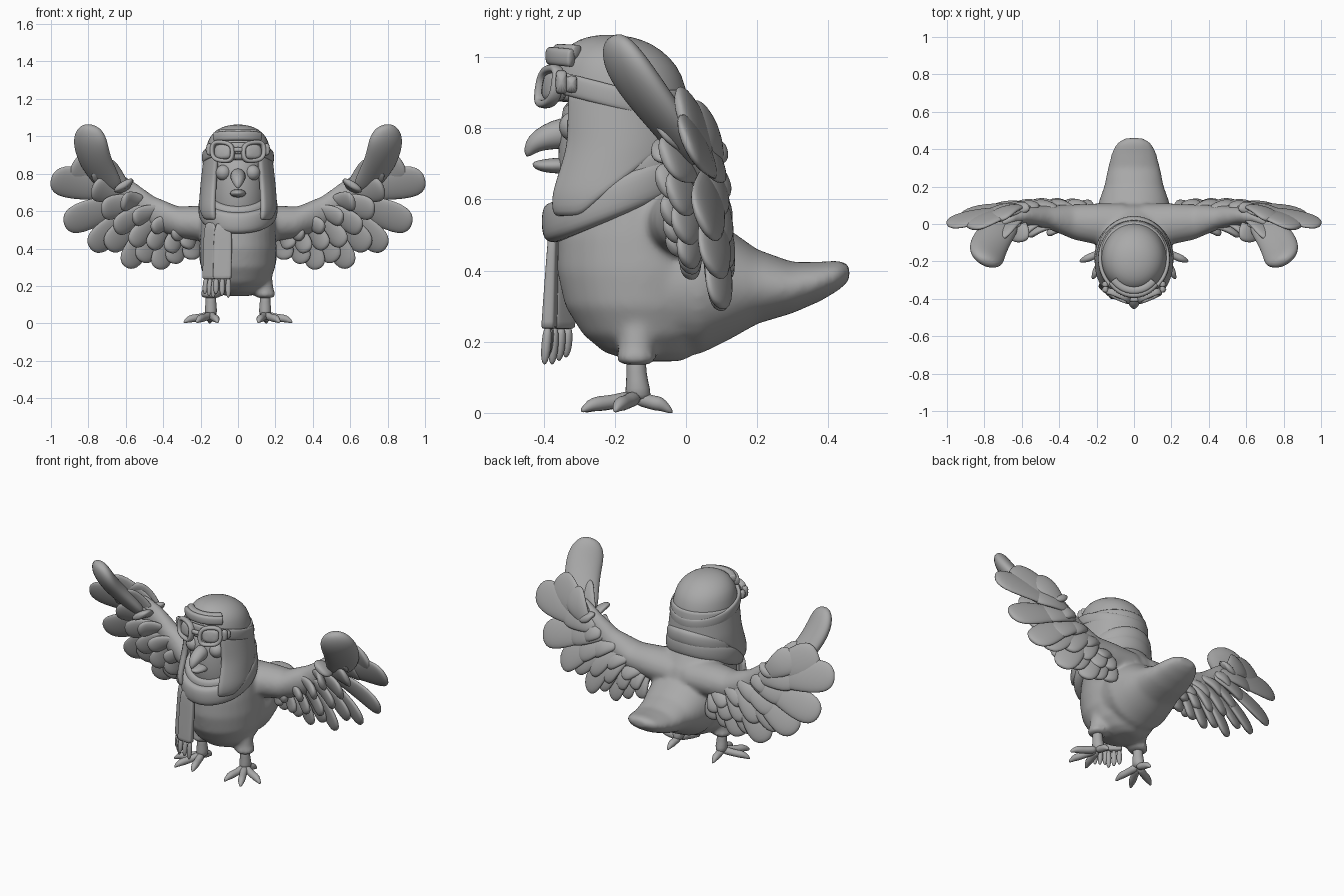
import bpy, bmesh, math
from mathutils import Vector as V

if "Cube" in bpy.data.objects:
    bpy.data.objects.remove(bpy.data.objects["Cube"])

clay = bpy.data.materials.new("plain grey")
clay.use_nodes = True
grey = (0.4, 0.4, 0.4, 1)
clay.diffuse_color = grey
clay.node_tree.nodes["Principled BSDF"].inputs["Base Color"].default_value = grey
X, Y, Z = V((1, 0, 0)), V((0, 1, 0)), V((0, 0, 1))


def sweep(bm, pts, radii, ref=Z, axis=None, n=12, power=1, closed=False):
    """Loft elliptical rings along a path; radii are (across, along ref)."""
    pts = [V(p) for p in pts]
    last = len(pts) - 1
    rings = []
    for i, p in enumerate(pts):
        if closed:
            t = pts[(i + 1) % len(pts)] - pts[i - 1]
        else:
            t = pts[min(i + 1, last)] - pts[max(i - 1, 0)]
        t = (axis or t).normalized()
        side = t.cross(V(ref)).normalized()
        up = side.cross(t)
        a, b = radii[i]
        ring = []
        for k in range(n):
            c, s = math.cos(math.tau * k / n), math.sin(math.tau * k / n)
            c = math.copysign(abs(c) ** power, c)
            s = math.copysign(abs(s) ** power, s)
            ring.append(bm.verts.new(p + side * a * c + up * b * s))
        rings.append(ring)
    pairs = list(zip(rings, rings[1:])) + ([(rings[-1], rings[0])] if closed else [])
    for r, q in pairs:
        for k in range(n):
            bm.faces.new((r[k], r[(k + 1) % n], q[(k + 1) % n], q[k]))
    if not closed:
        bm.faces.new(rings[0])
        bm.faces.new(rings[-1])


def mirror_x(bm):
    copy = bmesh.ops.duplicate(bm, geom=bm.verts[:] + bm.edges[:] + bm.faces[:])
    for v in copy["geom"]:
        if isinstance(v, bmesh.types.BMVert):
            v.co.x *= -1


def finish(name, bm, subdiv=1, mirror=False):
    """Turn the bmesh into a smooth object, optionally mirrored across x."""
    if mirror:
        mirror_x(bm)
    bmesh.ops.recalc_face_normals(bm, faces=bm.faces[:])
    mesh = bpy.data.meshes.new(name)
    bm.to_mesh(mesh)
    bm.free()
    mesh.shade_smooth()
    mesh.materials.append(clay)
    ob = bpy.data.objects.new(name, mesh)
    bpy.context.collection.objects.link(ob)
    if subdiv:
        ob.modifiers.new("Subdivision", "SUBSURF").levels = subdiv
        ob.modifiers["Subdivision"].render_levels = subdiv
    return ob


# Body, tail, arms and thighs, fused into one skin
bm = bmesh.new()
arm = [(.05, -.02, .53, .13, .1), (.2, 0, .535, .11, .095), (.32, .01, .54, .095, .085),
       (.45, .035, .59, .065, .09), (.56, .045, .67, .05, .09), (.65, .03, .73, .04, .085),
       (.71, 0, .76, .02, .05)]
sweep(bm, [r[:3] for r in arm], [r[3:] for r in arm], Z, X, 24)
sweep(bm, [(.12, -.13, .27), (.14, -.14, .18), (.145, -.14, .15), (.145, -.14, .135)],
      [(.06, .06), (.052, .05), (.06, .058), (.045, .045)], Y, -Z, 20)
mirror_x(bm)
trunk = [(.145, -.08, .06, .07), (.17, -.1, .12, .13), (.22, -.11, .17, .18),
         (.3, -.12, .2, .22), (.4, -.12, .207, .243), (.5, -.12, .2, .24),
         (.58, -.12, .19, .21), (.66, -.14, .16, .17), (.75, -.16, .13, .15)]
sweep(bm, [(0, r[1], r[0]) for r in trunk], [r[2:] for r in trunk], Y, Z, 32)
tail = [(-.1, .36, .19, .18), (.04, .365, .21, .2), (.13, .36, .185, .15),
        (.2, .355, .16, .105), (.3, .352, .14, .072), (.38, .37, .12, .055),
        (.43, .387, .095, .042), (.46, .395, .05, .022)]
sweep(bm, [(0, r[0], r[1]) for r in tail], [r[2:] for r in tail], Z, Y, 32)
body = finish("body", bm, 0)
fuse = body.modifiers.new("Fuse", "REMESH")
fuse.mode, fuse.voxel_size, fuse.use_smooth_shade = "VOXEL", .012, True
soft = body.modifiers.new("Soften", "SMOOTH")
soft.factor, soft.iterations = .5, 10

# Wing feathers: rows of paddles fanning out from the arm, cupped forward
NORMAL = V((.3, .88, .36))
SHAPE = [(0, .35), (.2, .62), (.45, .85), (.7, 1), (.88, .92), (.97, .6), (1, .2)]


def feather_row(name, tips, wide, narrow, offset):
    bm = bmesh.new()
    for i, (x, z) in enumerate(tips):
        f = i / (len(tips) - 1)
        shift = Y * offset
        base = V((.6 - .38 * f, .075 - .045 * f, .71 - .19 * f)) + shift * .6
        tip = V((x, .15 - .2 * z, z)) + shift
        w = wide + (narrow - wide) * f
        path = [base.lerp(tip, t) + NORMAL * .02 * math.sin(math.pi * t) for t, _ in SHAPE]
        tilt = NORMAL + V((0, 0, .06 * (i % 2)))
        sweep(bm, path, [(w * s, .022 * min(1, s + .15)) for _, s in SHAPE], tilt)
    finish(name, bm, 1, True)


long_tips = [(.88, .86), (1, .77), (.93, .53), (.79, .4), (.7, .4), (.6, .3),
             (.52, .33), (.43, .29), (.35, .32), (.25, .34)]
middle_tips = [(.75, .84), (.78, .72), (.73, .6), (.66, .5), (.57, .42), (.47, .4), (.37, .38), (.28, .4)]
short_tips = [(.61, .74), (.62, .64), (.56, .55), (.46, .5), (.35, .46)]
feather_row("long_feathers", long_tips, .105, .058, 0)
for place, sign in (("front", -1), ("back", .5)):
    feather_row(place + "_middle_feathers", middle_tips, .085, .05, .07 * sign)
    feather_row(place + "_short_feathers", short_tips, .065, .045, .1 * sign)

bm = bmesh.new()
sweep(bm, [(.65, .02, .7), (.72, -.03, .79), (.77, -.1, .88), (.79, -.16, .965),
           (.785, -.195, 1.025), (.78, -.21, 1.06)],
      [(.06, .03), (.095, .045), (.105, .05), (.108, .05), (.085, .042), (.035, .02)],
      (-.45, .8, .5))
finish("leading_feathers", bm, 2, True)

# Legs and clawed feet
bm = bmesh.new()
sweep(bm, [(.145, -.14, .18), (.145, -.14, .11), (.145, -.135, .07), (.145, -.135, .03)],
      [(.03, .03), (.028, .028), (.036, .036), (.03, .04)], Y, -Z)
ankle = V((.145, -.14, .045))
for end in ((.265, -.19, .022), (.21, -.27, .022), (.115, -.26, .022), (.15, -.065, .022)):
    end = V(end)
    claw = end + (end - ankle).normalized() * .03 - Z * .014
    path = [ankle, ankle.lerp(end, .5) - Z * .003, ankle.lerp(end, .8), end, claw]
    sweep(bm, path, [(.028, .026), (.019, .019), (.023, .023), (.018, .018), (.005, .005)])
finish("feet", bm, 1, True)

# Head under the cap
bm = bmesh.new()
skull = [(.5, .12, .13), (.6, .15, .165), (.7, .155, .18), (.8, .15, .172), (.92, .14, .16)]
sweep(bm, [(0, -.185, r[0]) for r in skull], [r[1:] for r in skull], Y, Z, 24)
finish("head", bm)

# Eyes and beak
bm = bmesh.new()
made = bmesh.ops.create_uvsphere(bm, u_segments=20, v_segments=12, radius=.042)["verts"]
for v in made:
    v.co += V((.078, -.315, .805))
finish("eyes", bm, 0, True)
bm = bmesh.new()
sweep(bm, [(0, -.32, .79), (0, -.37, .782), (0, -.41, .768), (0, -.437, .748), (0, -.449, .72)],
      [(.045, .05), (.042, .042), (.037, .034), (.026, .024), (.006, .006)], Z)
sweep(bm, [(0, -.33, .695), (0, -.38, .695), (0, -.415, .695), (0, -.432, .7)],
      [(.05, .026), (.042, .022), (.03, .016), (.01, .006)], Z)
finish("beak", bm)

# Flying cap: closed dome, and a curtain open at the face with ear flaps
CAP = [(.54, -.21, .19, .21), (.6, -.212, .205, .222), (.75, -.182, .193, .2),
       (.88, -.185, .178, .192), (.95, -.19, .17, .182), (1, -.2, .152, .157),
       (1.04, -.21, .108, .113), (1.057, -.215, .06, .065), (1.063, -.217, .02, .02)]


def cap_point(angle, z):
    for a, b in zip(CAP, CAP[1:]):
        if z <= b[0]:
            break
    f = (z - a[0]) / (b[0] - a[0])
    cy, rx, ry = (p + (q - p) * f for p, q in zip(a[1:], b[1:]))
    return V((rx * math.sin(angle), cy - ry * math.cos(angle), z))


bm = bmesh.new()
dome = [(.872, -.185, .176, .19)] + CAP[3:]
sweep(bm, [(0, r[1], r[0]) for r in dome], [r[2:] for r in dome], Y, Z, 32)
finish("cap_dome", bm)
bm = bmesh.new()
columns = []
for i in range(41):
    angle = math.radians(40 + 280 * i / 40)
    y = cap_point(angle, .6).y
    low = min(.73, .55 + max(0, y + .3) * .9)
    columns.append([bm.verts.new(cap_point(angle, low + (.91 - low) * j / 10)) for j in range(11)])
for p, q in zip(columns, columns[1:]):
    for j in range(10):
        bm.faces.new((p[j], q[j], q[j + 1], p[j + 1]))
flaps = finish("ear_flaps", bm, 0)
thick = flaps.modifiers.new("Thickness", "SOLIDIFY")
thick.thickness, thick.offset = .03, -.5
flaps.modifiers.new("Round", "SUBSURF").levels = 1


def band(name, rx, ry, cy, mid, slope, size, span=math.tau):
    """A tilted band around the head; span under a full turn leaves it open at the back."""
    bm = bmesh.new()
    closed = span == math.tau
    pts = []
    for i in range(32):
        a = span * (i / 32 - .5)
        y = -ry * math.cos(a)
        pts.append((rx * math.sin(a), cy + y, mid + slope * y))
    sweep(bm, pts, [size] * 32, Z, None, 12, .7, closed)
    finish(name, bm)


band("goggle_strap", .182, .197, -.187, .885, -.26, (.012, .032))
band("forehead_band", .16, .185, -.195, .985, -.1, (.016, .026), 1.8)
band("cap_roll", .14, .155, -.2, 1.01, -.05, (.02, .02), 1.8)

# Goggles: framed lenses, side hinges and bridge
bm = bmesh.new()
facing = V((.4, -1, .15)).normalized()
across = V((1, .4, 0)).normalized()
upward = across.cross(-facing).normalized()
centre = V((.083, -.385, .918))
rim = []
for i in range(20):
    a = math.tau * i / 20
    c, s = math.cos(a), math.sin(a)
    rim.append(centre + across * math.copysign(abs(c) ** .7, c) * .06
               + upward * (math.copysign(abs(s) ** .7, s) * .05 + .01 * c))
sweep(bm, rim, [(.012, .018)] * 20, facing, None, 10, .7, True)
sweep(bm, [centre - facing * .05, centre + facing * .002, centre + facing * .01],
      [(.056, .046), (.054, .044), (.03, .025)], Z, facing, 20, .7)
for y, z, r in ((-.35, .93, .036), (-.322, .924, .026)):
    sweep(bm, [(.13, y, z), (.175, y, z)], [(.018, r)] * 2, Z, X, 12, .4)
finish("goggles", bm, 1, True)
bm = bmesh.new()
sweep(bm, [(-.04, -.4, .925), (0, -.41, .93), (.04, -.4, .925)], [(.012, .014)] * 3)
finish("goggle_bridge", bm)

# Scarf wraps, hanging ends and fringe
band("scarf_lower_wrap", .178, .19, -.182, .615, .42, (.036, .058))
band("scarf_upper_wrap", .165, .175, -.165, .665, .5, (.035, .05))
bm = bmesh.new()
fringe = bmesh.new()
for x, y, half, out in ((-.08, -.385, .05, V((-.1, -1, 0))), (-.145, -.35, .045, V((-.65, -.75, 0)))):
    top, foot = V((x, y + .015, .55)), V((x - .004, y, .235))
    sweep(bm, [top, top.lerp(foot, .3), top.lerp(foot, .7), top.lerp(foot, .97), foot],
          [(half * .85, .012), (half, .014), (half, .018), (half, .02), (half, .02)], out, -Z, 16, .4)
    along = V((-out.y, out.x, 0)).normalized()
    for k in (-1, 0, 1):
        start = foot + along * k * half * .66
        end = start - Z * (.09 + .01 * k) + out * .01
        sweep(fringe, [start + Z * .01, start.lerp(end, .4), start.lerp(end, .8), end],
              [(.012, .012), (.017, .015), (.014, .013), (.004, .004)], out)
finish("scarf_end", bm)
finish("scarf_fringe", fringe)
